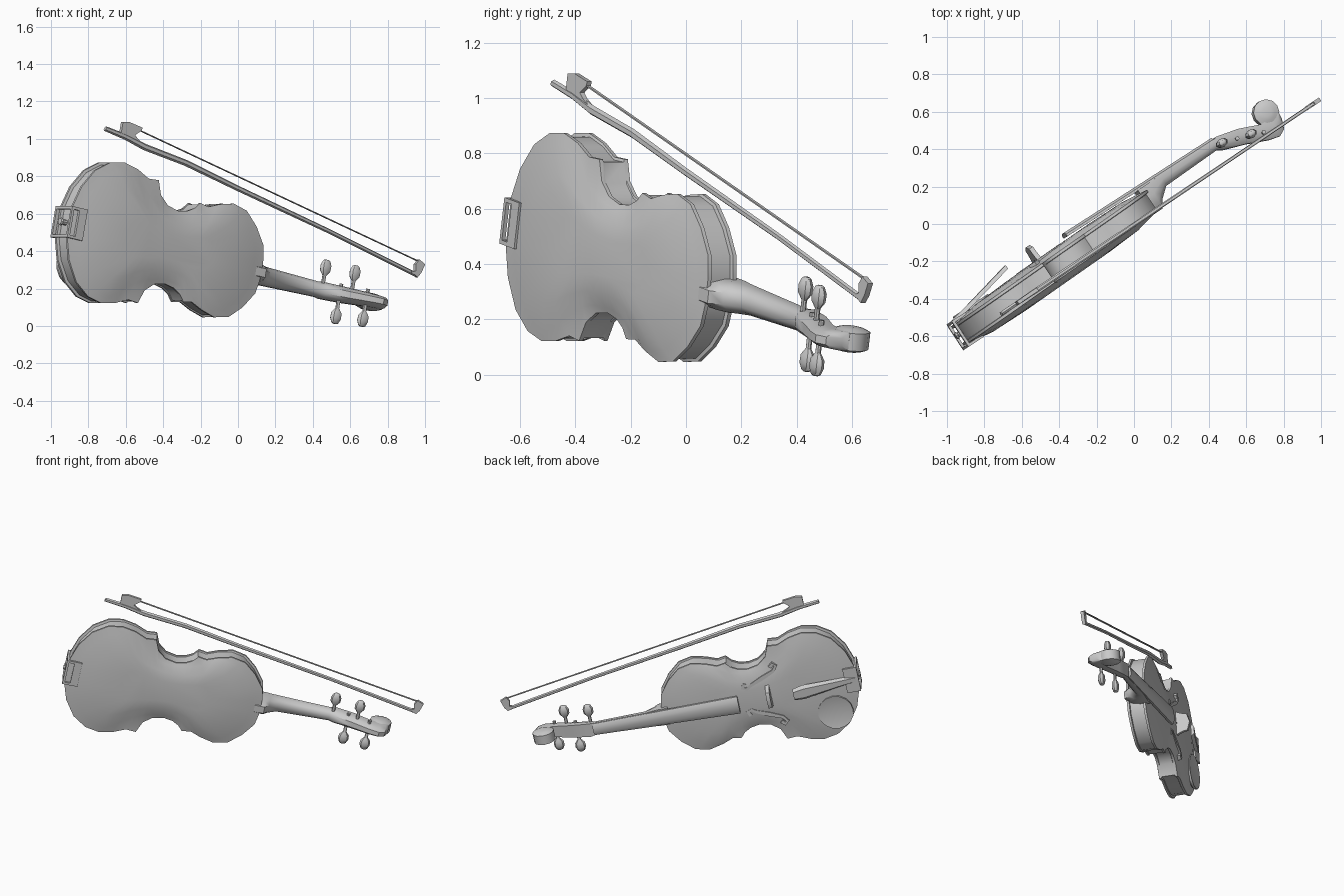
import bpy, bmesh
from math import cos, sin, pi, radians
from mathutils import Vector

if "Cube" in bpy.data.objects:
    bpy.data.objects.remove(bpy.data.objects["Cube"])

# Instrument frame: U along the neck, N out of the belly, V across the width
U = Vector((.82, .537, -.2)).normalized()
N = Vector((-.537, .82, 0)).normalized()
V = U.cross(N)
ORIGIN = Vector((0, 0, .33))


def violin(s, w, d):
    return ORIGIN + U * s + V * w + N * d


# The sound box leans slightly towards the strings at the neck end
def tilted(s, w, d):
    return violin(s, w, d + .03 * (s + 1.1))


# The neck sits slightly below the centre line
def neck(s, w, d):
    return violin(s, w - .014, d)


# Bow frame: a slanted upright plane behind the instrument
def bow(x, z, t):
    return Vector((x, -.0025 + .673 * x, z)) + N * t


def loft(name, rings, space=violin, angle=35):
    bm = bmesh.new()
    vs = [[bm.verts.new(space(*p)) for p in r] for r in rings]
    n = len(vs[0])
    for a, b in zip(vs, vs[1:]):
        for i in range(n):
            j = (i + 1) % n
            bm.faces.new((a[i], a[j], b[j], b[i]))
    bm.faces.new(vs[0])
    bm.faces.new(vs[-1])
    bmesh.ops.recalc_face_normals(bm, faces=bm.faces[:])
    me = bpy.data.meshes.new(name)
    bm.to_mesh(me)
    bm.free()
    ob = bpy.data.objects.new(name, me)
    bpy.context.collection.objects.link(ob)
    bpy.ops.object.select_all(action='DESELECT')
    bpy.context.view_layer.objects.active = ob
    ob.select_set(True)
    bpy.ops.object.shade_smooth_by_angle(angle=radians(angle))
    return ob


def box(name, s0, s1, w0, w1, d0, d1):
    return loft(name, [[(s, w0, d0), (s, w1, d0), (s, w1, d1), (s, w0, d1)] for s in (s0, s1)])


def prism(name, pts, h, space):
    return loft(name, [[(a, b, t) for a, b in pts] for t in (-h, h)], space)


def disc(s, d, w, rs, rd, n=12):
    return [(s + rs * cos(2 * pi * i / n), w, d + rd * sin(2 * pi * i / n)) for i in range(n)]


# Body: one outline half, mirrored, lofted through back, ribs and belly
half = [(.15, .05), (.135, .13), (.07, .22), (-.01, .29), (-.1, .31), (-.19, .288),
        (-.26, .26), (-.315, .27), (-.345, .235), (-.39, .21), (-.45, .2), (-.52, .215),
        (-.575, .26), (-.605, .335), (-.67, .33), (-.75, .365), (-.84, .383), (-.93, .366),
        (-1.02, .305), (-1.09, .2), (-1.125, .09)]
C = -.47


def body_ring(k, d):
    pts = []
    for s, w in half:
        if k < 1:   # inner rings keep a wide, smooth waist
            s2 = C + (s - C) * (k + .1 * (k < .9))
            full = .2 + 1.6 * (s2 + .45) ** 2
            flat = min(w, full)
            pts.append((s2, max(flat * k, .02), d))
        else:
            pts.append((s, w, d))
    return pts + [(s, -w, d) for s, w, d in reversed(pts)]


def rib_ring(d):
    pts = [(C + (s - C) * .975, w * .97, d) for s, w in half]
    return pts + [(s, -w, d) for s, w, d in reversed(pts)]


loft("body", [body_ring(.35, -.08), body_ring(.65, -.073), body_ring(.9, -.054),
              body_ring(1, -.045), body_ring(1, -.03), rib_ring(-.028),
              rib_ring(.06), body_ring(1, .063), body_ring(1, .078),
              body_ring(.9, .087), body_ring(.65, .1), body_ring(.35, .106)], tilted)

# Sound holes
path = [(-.41, .115), (-.395, .085), (-.42, .075), (-.45, .095), (-.53, .13),
        (-.61, .165), (-.635, .2), (-.615, .215), (-.595, .195)]
width = [.012, .012, .01, .01, .014, .01, .01, .012, .012]
for side in (1, -1):
    rings = []
    for i, ((s, w), h) in enumerate(zip(path, width)):
        a, b = path[max(i - 1, 0)], path[min(i + 1, len(path) - 1)]
        t = Vector((b[0] - a[0], b[1] - a[1])).normalized() * h
        rings.append([(s - t.y * q, side * (w + t.x * q), d)
                      for q, d in ((-1, .085), (1, .085), (1, .108), (-1, .108))])
    loft("sound_hole", rings, tilted)

# Neck with heel and pegbox: (s, low, high, half width)
sections = [(.11, -.015, .14, .058), (.175, -.015, .14, .058), (.205, .03, .14, .055),
            (.26, .076, .145, .051), (.6, .088, .14, .042), (.63, .07, .15, .046),
            (.75, .03, .122, .044), (.87, -.02, .075, .038), (.93, -.035, .07, .036),
            (.97, -.015, .09, .036), (.99, .04, .11, .034)]
loft("neck_and_pegbox", [[(s, -h, b), (s, h, b), (s, h, .4 * a + .6 * b), (s, .8 * h, .75 * a + .25 * b),
                          (s, .4 * h, a), (s, -.4 * h, a), (s, -.8 * h, .75 * a + .25 * b),
                          (s, -h, .4 * a + .6 * b)] for s, a, b, h in sections], neck, 40)

# Scroll
loft("scroll", [disc(.935, .112, w, r, r) for r, w in
                ((.025, -.046), (.045, -.042), (.07, -.032),
                 (.07, .032), (.045, .042), (.025, .046))], neck)

# Fingerboard, slightly rounded on top
loft("fingerboard", [[(s, -h, d), (s, h, d), (s, h, d + .014), (s, .5 * h, d + .026),
                      (s, -.5 * h, d + .026), (s, -h, d + .014)]
                     for s, h, d in ((-.35, .06, .14), (.61, .04, .132))], neck)

# Pegs: shaft plus flattened octagonal head
for s, d, side, tip in ((.62, .105, 1, .15), (.78, .06, 1, .152), (.72, .08, -1, .178), (.86, .03, -1, .165)):
    prof = [(-.04, .011), (tip - .085, .011), (tip - .08, .016), (tip - .06, .032),
            (tip - .03, .034), (tip - .005, .022), (tip, .012)]
    loft("peg", [disc(s, d, side * w, r, max(.7 * r, .01), 8) for w, r in prof])

# Bridge
loft("bridge", [[(s, w, d) for w, d in ((-.085, .1), (-.03, .1), (0, .13), (.03, .1), (.085, .1),
                                       (.06, .165), (.055, .195), (0, .212), (-.055, .195), (-.06, .165))]
                for s in (-.565, -.54)])

# Tailpiece and end button
loft("tailpiece", [[(s, -h, d), (s, h, d), (s, .6 * h, d + .022), (s, -.6 * h, d + .022)]
                   for s, h, d in ((-1.12, .022, .08), (-1.0, .03, .105), (-.78, .05, .155), (-.715, .04, .17))])
loft("end_button", [[(s, r * cos(i * pi / 4), .02 + r * sin(i * pi / 4)) for i in range(8)]
                    for s, r in ((-1.1, .015), (-1.135, .015), (-1.14, .022), (-1.15, .018))])

# Chin rest cup
loft("chin_rest", [[(-.95 + .115 * k * cos(i * pi / 8), -.2 + .115 * k * sin(i * pi / 8), d)
                    for i in range(16)]
                   for k, d in ((.8, .08), (1, .1), (1, .115), (.85, .112), (.4, .106))])

# Chin rest clamp wrapping the tail end
for w in (-.085, .07):
    box("clamp_post", -1.14, -1.125, w, w + .015, -.065, .1)
    box("clamp_arm", -1.14, -1.04, w, w + .015, -.065, -.05)
box("clamp_foot", -1.09, -1.04, -.085, .085, -.065, -.048)
box("clamp_bar", -1.14, -1.125, -.085, .085, -.065, -.05)
box("clamp_top", -1.14, -1.05, -.085, .085, .085, .1)

# Bow stick: (x, z, radius)
stick = [(-.71, 1.055, .012), (-.6, 1.01, .014), (-.5, .957, .016), (-.28, .872, .015),
         (0, .735, .013), (.5, .5, .011), (.955, .272, .011)]
loft("bow_stick", [[(x + r * .45 * cos(i * pi / 3), z + r * cos(i * pi / 3), r * sin(i * pi / 3))
                    for i in range(6)] for x, z, r in stick], bow)

# Bow frog, head and hair
prism("bow_frog", [(-.63, 1.03), (-.62, 1.09), (-.585, 1.09), (-.515, 1.06), (-.52, 1.045),
                   (-.555, 1.02), (-.54, 1.0), (-.5, .965), (-.52, .955)], .01, bow)
prism("bow_head", [(.92, .29), (.955, .26), (.975, .285), (.995, .33), (.965, .355), (.945, .33), (.945, .295)], .011, bow)
prism("bow_hair", [(-.53, 1.05), (.97, .346), (.97, .341), (-.53, 1.045)], .007, bow)
